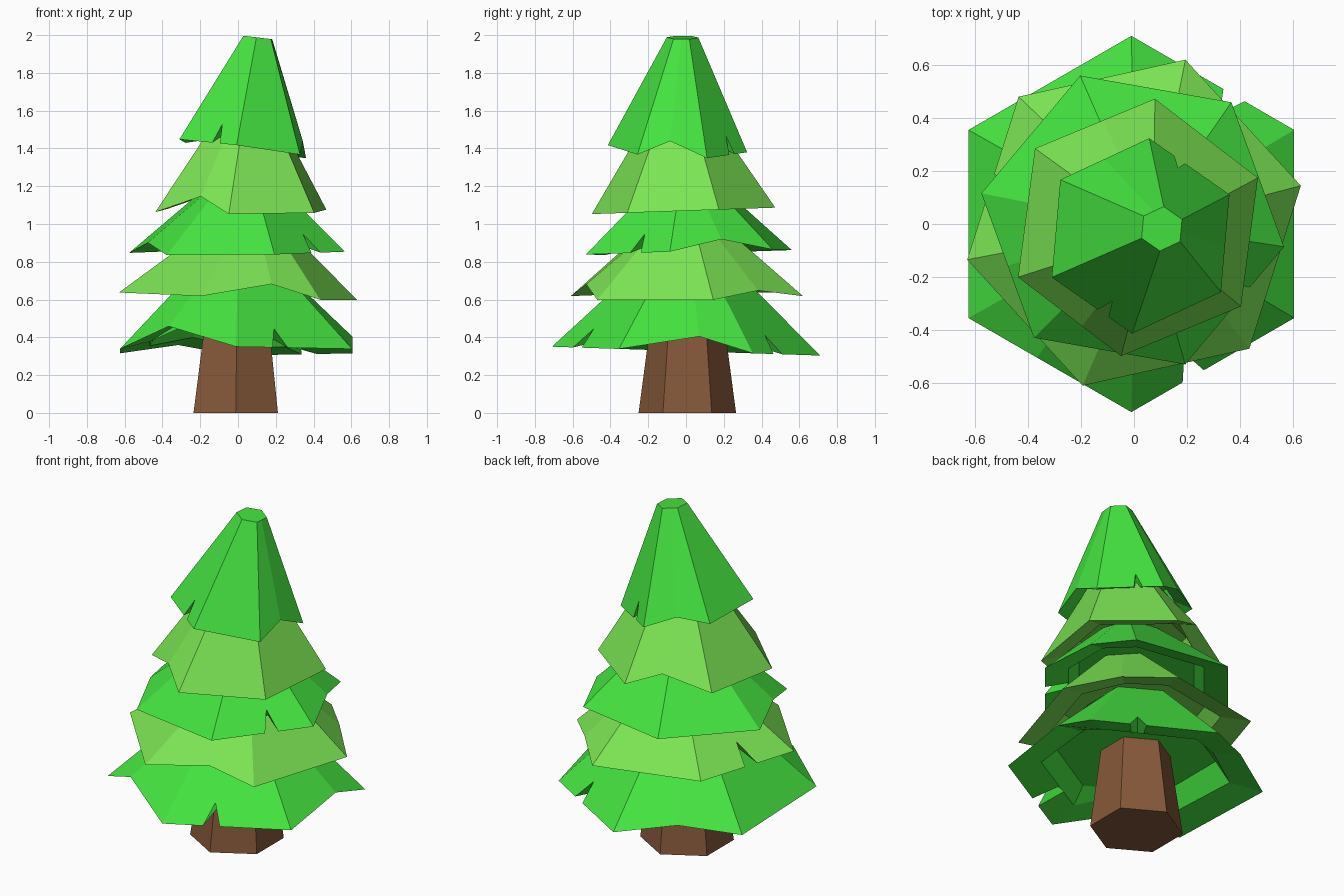
import bpy, bmesh
from math import cos, sin, radians
from mathutils import Vector

old = bpy.data.objects.get("Cube")
if old:
    bpy.data.objects.remove(old, do_unlink=True)


def material(name, rgb):
    m = bpy.data.materials.new(name)
    m.use_nodes = True
    m.diffuse_color = (*rgb, 1)
    m.node_tree.nodes["Principled BSDF"].inputs["Base Color"].default_value = (*rgb, 1)
    return m


GREEN = material("needle_green", (0.06, 0.78, 0.052))
LIGHT = material("light_needle_green", (0.2, 0.78, 0.088))
BROWN = material("bark_brown", (0.24, 0.10, 0.042))


def hexagon(centre, radius, rot, tilt=(0, 0)):
    """Six corners of a hexagon whose height slopes along x and y."""
    pts = []
    for k in range(6):
        a = radians(rot + 60 * k)
        x = centre[0] + radius * cos(a)
        y = centre[1] + radius * sin(a)
        pts.append(Vector((x, y, centre[2] + tilt[0] * x + tilt[1] * y)))
    return pts


def finish(bm, name, mat):
    bmesh.ops.recalc_face_normals(bm, faces=bm.faces)
    mesh = bpy.data.meshes.new(name)
    bm.to_mesh(mesh)
    bm.free()
    mesh.materials.append(mat)
    obj = bpy.data.objects.new(name, mesh)
    bpy.context.collection.objects.link(obj)
    return obj


def tier(name, mat, low, radius, rot, tilt, high, top_radius, lifts, notches,
         top_tilt=(0, 0)):
    """Skirt of branches: lifts (place, height) raise an edge, notches cut a V."""
    bm = bmesh.new()
    base = hexagon(low, radius, rot, tilt)
    top = hexagon(high, top_radius, rot, top_tilt)
    centre = Vector(low)
    vert = bm.verts.new
    rim_v = [vert(p) for p in base]
    top_v = [vert(p) for p in top]
    rim, flat = [], []

    for k in range(6):
        n = (k + 1) % 6
        a, b, ta, tb = rim_v[k], rim_v[n], top_v[k], top_v[n]
        rim.append(a)
        flat.append(base[k])
        if k in lifts:
            place, height = lifts[k]
            mid = base[k].lerp(base[n], place) + Vector((0, 0, height))
            m, tm = vert(mid), vert(top[k].lerp(top[n], place))
            bm.faces.new((a, m, tm, ta))
            bm.faces.new((m, b, tb, tm))
            rim.append(m)
            flat.append(mid)
        elif k in notches:
            cut = []
            for step in (-0.065, 0, 0.065):
                p = base[k].lerp(base[n], notches[k] + step)
                q = top[k].lerp(top[n], notches[k] + step)
                depth = 0 if step else 0.1 / (q.z - p.z)
                cut.append(vert(p.lerp(q, depth)))
                flat.append(p)
            bm.faces.new((a, *cut, b, tb, ta))
            rim += cut
        else:
            bm.faces.new((a, b, tb, ta))

    # Hollow underside: sloping rim, inner wall, ceiling
    inner, ceiling = [], []
    for p in flat:
        d = p - centre
        inner.append(vert((centre.x + d.x * 0.74, centre.y + d.y * 0.74, p.z + 0.04)))
        ceiling.append(vert((centre.x + d.x * 0.63, centre.y + d.y * 0.63, centre.z + 0.155)))
    for i in range(len(rim)):
        j = (i + 1) % len(rim)
        bm.faces.new((rim[i], rim[j], inner[j], inner[i]))
        bm.faces.new((inner[i], inner[j], ceiling[j], ceiling[i]))
    bm.faces.new(ceiling)

    # Close the top
    bmesh.ops.holes_fill(bm, edges=[e for e in bm.edges if e.is_boundary])
    return finish(bm, name, mat)


# Trunk
bm = bmesh.new()
foot = [bm.verts.new(p) for p in hexagon((-0.012, 0.007, 0), 0.258, 30)]
head = [bm.verts.new(p) for p in hexagon((-0.005, 0.007, 0.55), 0.185, 30)]
bm.faces.new(foot)
bm.faces.new(head)
for i in range(6):
    j = (i + 1) % 6
    bm.faces.new((foot[i], foot[j], head[j], head[i]))
finish(bm, "trunk", BROWN)

# Branch tiers, bottom to top
tier("bottom_branches", GREEN, (-0.01, 0, 0.327), 0.71, 30, (0, -0.033),
     (0, 0, 0.8), 0.22, {1: (0.5, 0.05), 3: (0.42, 0.115), 5: (0.6, 0.08)},
     {0: 0.37, 4: 0.38})
tier("lower_branches", LIGHT, (0, 0.005, 0.618), 0.645, 12.5, (-0.033, 0.01),
     (0.05, 0, 1.0), 0.19, {0: (0.5, 0.04), 4: (0.59, 0.075)}, {2: 0.54})
tier("middle_branches", GREEN, (-0.005, 0.015, 0.85), 0.58, 50, (0.01, 0.025),
     (0.03, 0, 1.22), 0.17, {2: (0.5, 0.06), 5: (0.5, 0.06)}, {4: 0.59})
tier("upper_branches", LIGHT, (0.015, -0.013, 1.07), 0.49, 22.5, (0, 0.035),
     (0.055, -0.03, 1.6), 0.15, {1: (0.43, 0.085), 3: (0.62, 0.09)}, {})
tier("crown_branches", GREEN, (0.025, -0.045, 1.4), 0.37, 25, (-0.13, -0.04),
     (0.105, -0.018, 2.0), 0.084, {1: (0.5, 0.05), 5: (0.47, 0.08)},
     {0: 0.62, 3: 0.64}, (-0.12, 0))
